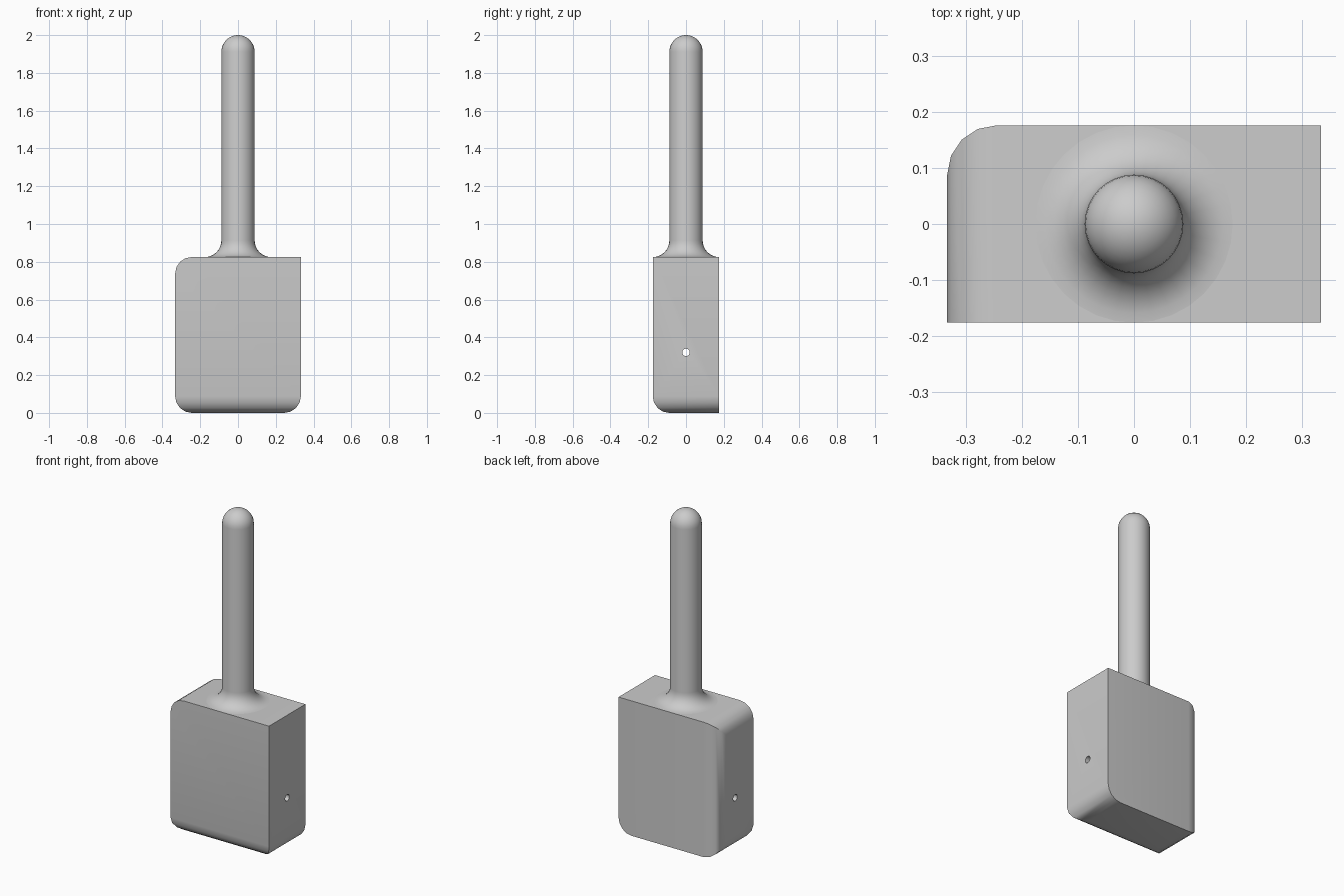
import bpy
import bmesh
from math import sin, cos, pi, radians
from mathutils import Matrix

cube = bpy.data.objects.get("Cube")
if cube:
    bpy.data.objects.remove(cube, do_unlink=True)

HALF_X, HALF_Y, BLOCK_TOP = 0.333, 0.176, 0.825
ROUND = 0.088
TOP = 2.0

# Single light grey material
grey = bpy.data.materials.new("light_grey")
grey.use_nodes = True
color = (0.6, 0.6, 0.6, 1)
grey.diffuse_color = color
grey.node_tree.nodes["Principled BSDF"].inputs["Base Color"].default_value = color


def make_object(name, bm):
    bmesh.ops.recalc_face_normals(bm, faces=bm.faces)
    mesh = bpy.data.meshes.new(name)
    bm.to_mesh(mesh)
    bm.free()
    obj = bpy.data.objects.new(name, mesh)
    bpy.context.collection.objects.link(obj)
    mesh.materials.append(grey)
    return obj


def activate(obj):
    bpy.ops.object.select_all(action='DESELECT')
    obj.select_set(True)
    bpy.context.view_layer.objects.active = obj


def smooth(obj):
    activate(obj)
    bpy.ops.object.shade_smooth_by_angle(angle=radians(32))


def is_rounded(edge):
    """Pick the five rounded edges by the side of the block they lie on."""
    m = (edge.verts[0].co + edge.verts[1].co) / 2
    left, right = m.x < -0.3, m.x > 0.3
    front, back = m.y < -0.1, m.y > 0.1
    top, bottom = m.z > 0.8, m.z < 0.01
    return (left and top) or (bottom and (left or right or front)) or (left and back)


# Block with selected edges rounded
bm = bmesh.new()
bmesh.ops.create_cube(bm, size=1)
bmesh.ops.scale(bm, vec=(2 * HALF_X, 2 * HALF_Y, BLOCK_TOP), verts=bm.verts)
bmesh.ops.translate(bm, vec=(0, 0, BLOCK_TOP / 2), verts=bm.verts)
bmesh.ops.bevel(bm, geom=[e for e in bm.edges if is_rounded(e)], offset=ROUND,
                offset_type='OFFSET', segments=4, profile=0.5, affect='EDGES')
block = make_object("block", bm)

# Small pin hole running sideways through the block
bm = bmesh.new()
bmesh.ops.create_cone(bm, cap_ends=True, segments=16, radius1=0.02, radius2=0.02, depth=1,
                      matrix=Matrix.Translation((0, 0, 0.32)) @ Matrix.Rotation(pi / 2, 4, 'Y'))
cutter = make_object("hole_cutter", bm)
cutter.hide_render = True
hole = block.modifiers.new("pin_hole", 'BOOLEAN')
hole.operation = 'DIFFERENCE'
hole.solver = 'EXACT'
hole.object = cutter
activate(block)
bpy.ops.object.modifier_apply(modifier=hole.name)
bpy.data.objects.remove(cutter, do_unlink=True)
smooth(block)

# Round handle: flared base fillet, straight shaft and domed end
STEPS = 8
angles = [pi / 2 * i / STEPS for i in range(STEPS + 1)]
flare = [(2 * ROUND - ROUND * sin(a), BLOCK_TOP + ROUND * (1 - cos(a))) for a in angles]
dome = [(ROUND * cos(a), TOP - ROUND + ROUND * sin(a)) for a in angles]
bm = bmesh.new()
profile = [bm.verts.new((r, 0, z)) for r, z in flare + dome]
edges = [bm.edges.new(pair) for pair in zip(profile, profile[1:])]
bmesh.ops.spin(bm, geom=profile + edges, axis=(0, 0, 1), cent=(0, 0, 0),
               angle=2 * pi, steps=32, use_merge=True)
bmesh.ops.remove_doubles(bm, verts=bm.verts, dist=0.0001)
handle = make_object("handle", bm)
smooth(handle)
